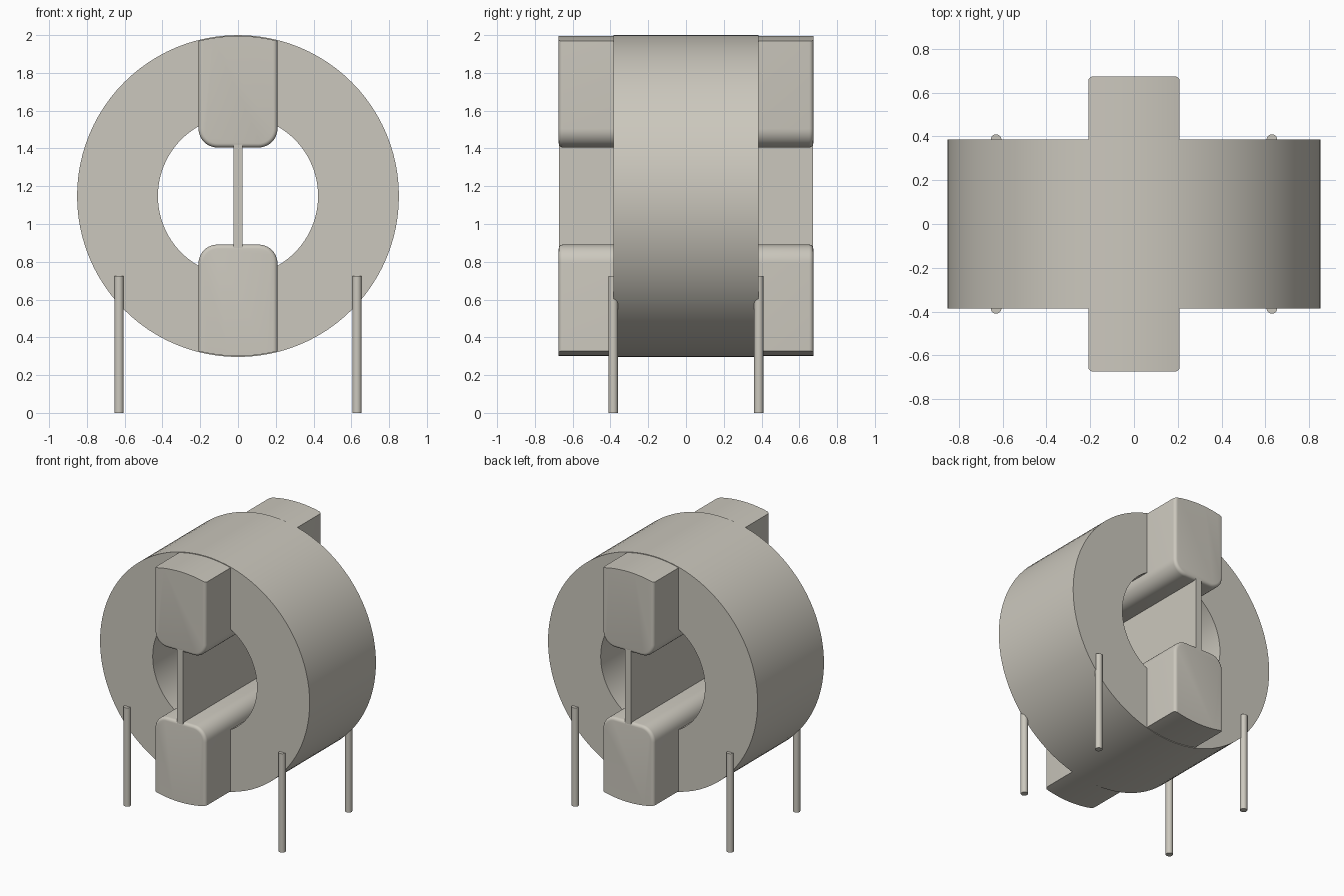
import bpy, bmesh, math

cube = bpy.data.objects.get("Cube")
if cube:
    bpy.data.objects.remove(cube, do_unlink=True)

# One warm grey for every part
grey = bpy.data.materials.new("warm grey")
grey.use_nodes = True
colour = (0.60, 0.575, 0.51, 1)
grey.diffuse_color = colour
grey.node_tree.nodes["Principled BSDF"].inputs["Base Color"].default_value = colour

CZ = 1.148          # height of the ring axis
R_OUT, R_IN = 0.852, 0.424
RING_Y = 0.385      # half depth of the ring
BLOCK_Y = 0.674     # half depth of the end blocks
BLOCK_X = 0.209     # half width of the end blocks
BLOCK_IN = 0.257    # distance of the inner block face from the axis
FILLET = 0.10


def finish(name, bm):
    bmesh.ops.recalc_face_normals(bm, faces=bm.faces)
    mesh = bpy.data.meshes.new(name)
    bm.to_mesh(mesh)
    bm.free()
    mesh.materials.append(grey)
    obj = bpy.data.objects.new(name, mesh)
    bpy.context.collection.objects.link(obj)
    bpy.ops.object.select_all(action='DESELECT')
    obj.select_set(True)
    bpy.context.view_layer.objects.active = obj
    bpy.ops.object.shade_smooth_by_angle(angle=math.radians(35))
    return obj


def arc(cx, cz, r, a0, a1, n):
    return [(cx + r * math.cos(math.radians(a0 + (a1 - a0) * i / n)),
             cz + r * math.sin(math.radians(a0 + (a1 - a0) * i / n))) for i in range(n + 1)]


def extrude_y(profile, half):
    """Prism from an (x, z) profile, centred on y = 0."""
    bm = bmesh.new()
    face = bm.faces.new([bm.verts.new((x, -half, z)) for x, z in profile])
    ext = bmesh.ops.extrude_face_region(bm, geom=[face])
    moved = [g for g in ext["geom"] if isinstance(g, bmesh.types.BMVert)]
    bmesh.ops.translate(bm, verts=moved, vec=(0, 2 * half, 0))
    return bm


# Core ring: rectangular section spun around the y axis
bm = bmesh.new()
section = [bm.verts.new((r, y, CZ)) for r, y in
           ((R_IN, -RING_Y), (R_OUT, -RING_Y), (R_OUT, RING_Y), (R_IN, RING_Y))]
edges = [bm.edges.new((section[i], section[(i + 1) % 4])) for i in range(4)]
bmesh.ops.spin(bm, geom=section + edges, cent=(0, 0, CZ), axis=(0, 1, 0),
               angle=2 * math.pi, steps=96, use_merge=True)
bmesh.ops.remove_doubles(bm, verts=bm.verts, dist=1e-4)
finish("core_ring", bm)


# End blocks: curved outer face, rounded inner corners, softened end faces
def block(name, side):
    r = R_OUT - 0.005
    a = math.degrees(math.asin(BLOCK_X / r))
    profile = arc(0, 0, r, 90 - a, 90 + a, 16)
    profile += arc(-BLOCK_X + FILLET, BLOCK_IN + FILLET, FILLET, 180, 270, 10)
    profile += arc(BLOCK_X - FILLET, BLOCK_IN + FILLET, FILLET, 270, 360, 10)
    bm = extrude_y([(x, CZ + side * z) for x, z in profile], BLOCK_Y)
    rim = []
    for e in bm.edges:
        p, q = (v.co for v in e.verts)
        on_end = abs(p.y - q.y) < 1e-5
        on_arc = all(abs(math.hypot(c.x, c.z - CZ) - r) < 1e-3 for c in (p, q))
        if on_end and not on_arc:
            rim.append(e)
    bmesh.ops.bevel(bm, geom=rim, offset=0.022, segments=4, profile=0.5, affect='EDGES')
    finish(name, bm)


block("upper_block", 1)
block("lower_block", -1)

# Thin divider across the hole, running into both blocks
w, h = 0.024, BLOCK_IN + 0.03
finish("divider_plate", extrude_y(
    [(-w, CZ - h), (w, CZ - h), (w, CZ + h), (-w, CZ + h)], BLOCK_Y - 0.001))

# Four round pins set half into the ring faces
PIN_H = 0.726
for x, side in ((0.63, "left"), (-0.63, "right")):
    for y, end in ((-RING_Y, "front"), (RING_Y, "back")):
        bm = bmesh.new()
        bmesh.ops.create_cone(bm, cap_ends=True, segments=24, radius1=0.0245,
                              radius2=0.0245, depth=PIN_H)
        bmesh.ops.translate(bm, verts=bm.verts, vec=(x, y, PIN_H / 2))
        finish(f"{end}_{side}_pin", bm)
